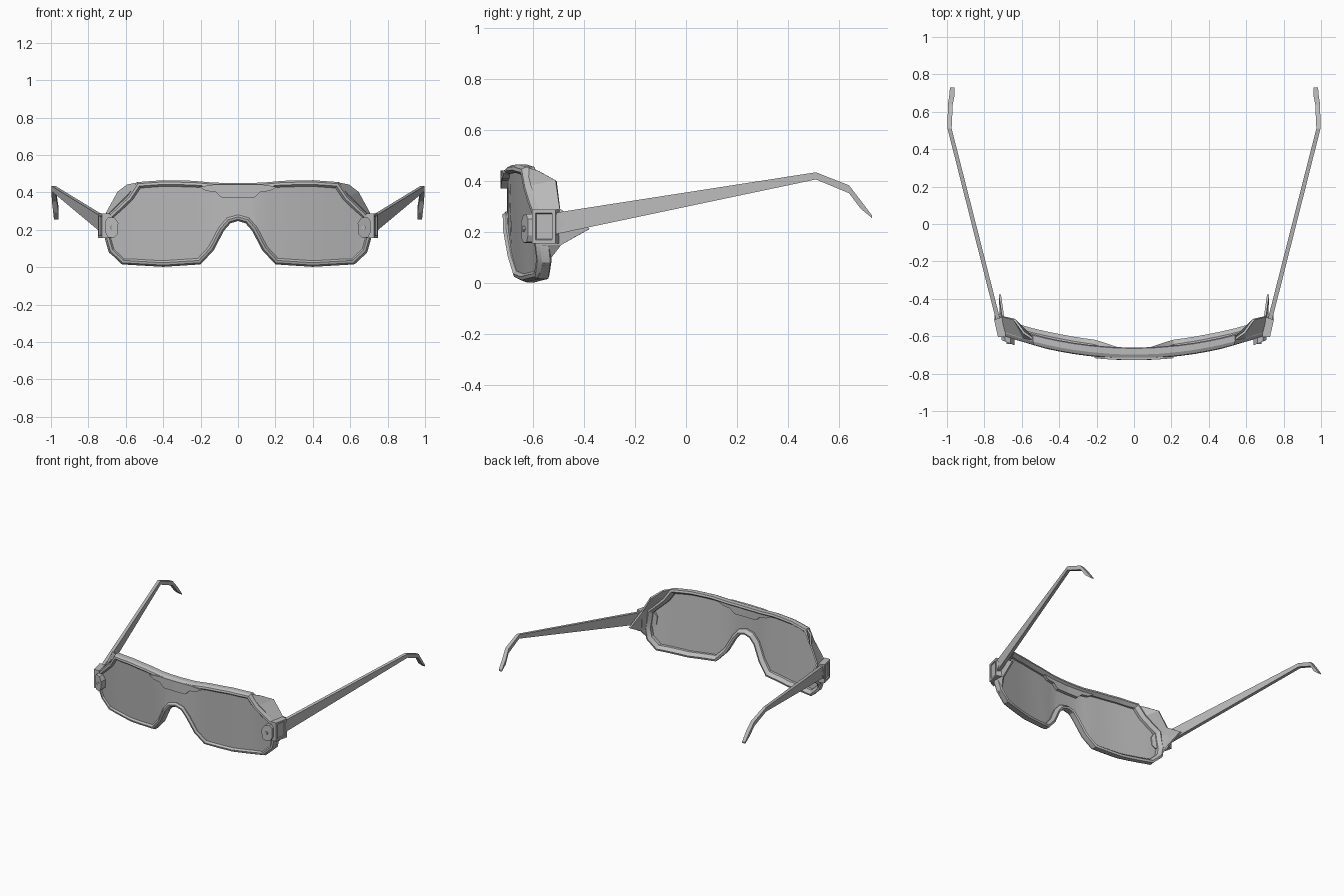
import bpy
import bmesh
from mathutils import Vector

cube = bpy.data.objects.get("Cube")
if cube:
    bpy.data.objects.remove(cube, do_unlink=True)

grey = bpy.data.materials.new("mid grey")
grey.use_nodes = True
grey.diffuse_color = (0.5, 0.5, 0.5, 1)
grey.node_tree.nodes["Principled BSDF"].inputs["Base Color"].default_value = (0.5, 0.5, 0.5, 1)


def finish(name, bm, smooth=None):
    """Turn a bmesh into an object mirrored across the centre plane."""
    bmesh.ops.recalc_face_normals(bm, faces=bm.faces)
    mesh = bpy.data.meshes.new(name)
    bm.to_mesh(mesh)
    bm.free()
    mesh.materials.append(grey)
    obj = bpy.data.objects.new(name, mesh)
    bpy.context.collection.objects.link(obj)
    if smooth:
        bpy.ops.object.select_all(action="DESELECT")
        obj.select_set(True)
        bpy.context.view_layer.objects.active = obj
        bpy.ops.object.shade_smooth_by_angle(angle=smooth)
    mirror = obj.modifiers.new("Mirror", "MIRROR")
    mirror.use_clip = True
    return obj


def loft(rings, closed=True, caps=True):
    """Bridge successive rings of points with quads."""
    bm = bmesh.new()
    loops = [[bm.verts.new(p) for p in ring] for ring in rings]
    count = len(loops[0])
    for a, b in zip(loops, loops[1:]):
        for i in range(count if closed else count - 1):
            j = (i + 1) % count
            bm.faces.new((a[i], a[j], b[j], b[i]))
    if caps:
        bm.faces.new(loops[0])
        bm.faces.new(loops[-1])
    return bm


def bend(x, z):
    """Front surface depth: wraps round the face and tucks in at the bottom."""
    return -0.72 + 0.24 * x * x + 0.2 * max(0, 0.17 - z)


def inset(points, distance):
    """Offset the half outline inwards with mitred corners."""
    result = []
    last = len(points) - 1
    for i, p in enumerate(points):
        normals = []
        for a, b in ((i - 1, i), (i, i + 1)):
            if a >= 0 and b <= last:
                d = (points[b] - points[a]).normalized()
                normals.append(Vector((d.y, -d.x)))
        if i in (0, last):
            normals = [Vector((0, -1 if i == 0 else 1))]
        n, m = normals[0], normals[-1]
        q = p + (n + m) * distance / (1 + n.dot(m))
        result.append(q)
    return result


# Half outline of the front, from top centre round to the nose bridge
corners = [Vector(p) for p in (
    (0, .45), (.13, .452), (.24, .462), (.4, .465), (.54, .455), (.59, .38),
    (.695, .28), (.71, .15), (.69, .08), (.62, .015), (.4, .002), (.2, .015),
    (.13, .09), (.075, .195), (.04, .235), (0, .247))]
outline = []
for a, b in zip(corners, corners[1:]):
    steps = max(1, round((b - a).length / 0.08))
    outline += [a.lerp(b, k / steps) for k in range(steps)]
outline.append(corners[-1])

# Frame rim: bevelled section carried along the outline
section = [(0, .022), (.009, .004), (.022, 0), (.033, .012),
           (.033, .036), (.014, .06), (0, .055)]
loops = [inset(outline, d) for d, _ in section]
rings = [[(loops[k][i].x, bend(*outline[i]) + section[k][1], loops[k][i].y)
          for k in range(len(section))] for i in range(len(outline))]
finish("frame_rim", loft(rings, caps=False), 0.4)

# Lens: one curved sheet cut into columns so it follows the wrap
bm = bmesh.new()
bm.faces.new([bm.verts.new((p.x, 0, p.y)) for p in inset(outline, .03)])
for k in range(1, 14):
    bmesh.ops.bisect_plane(bm, geom=bm.verts[:] + bm.edges[:] + bm.faces[:],
                           plane_co=(k * 0.05, 0, 0), plane_no=(1, 0, 0))
for v in bm.verts:
    v.co.y = bend(v.co.x, v.co.z) + 0.018
lens = finish("lens", bm, 0.5)
shell = lens.modifiers.new("Thickness", "SOLIDIFY")
shell.thickness = 0.005
shell.use_rim = False

# Brow plate with a stepped lower edge in the middle of the rim
brow = [(0, .442), (.13, .442), (.21, .43), (.17, .408), (.12, .402), (.085, .37), (0, .37)]
finish("brow_plate", loft([[(x, bend(x, z) + dy, z) for x, z in brow]
                           for dy in (-.008, .045)]))

# Side shields: swept back from the rim, with a point behind the temple
front_edge = [(.53, .452), (.59, .38), (.69, .28), (.708, .215),
              (.705, .15), (.685, .08), (.62, .018)]
back_edge = [(.59, -.58, .44), (.64, -.51, .4), (.70, -.495, .29), (.717, -.378, .212),
             (.703, -.49, .15), (.67, -.555, .07), (.62, -.58, .02)]
front_edge = [(x, bend(x, z) + .03, z) for x, z in front_edge]
shield = finish("side_shield", loft([front_edge, back_edge], False, False))
shell = shield.modifiers.new("Thickness", "SOLIDIFY")
shell.thickness = 0.012
shell.offset = 0

# Hinge block with a recessed panel on its outer face
plan = [(.685, -.605), (.727, -.605), (.748, -.512), (.70, -.495)]
bm = loft([[(x, y, z) for x, y in plan] for z in (.155, .288)])
bmesh.ops.recalc_face_normals(bm, faces=bm.faces)
outer = max(bm.faces, key=lambda f: f.normal.x)
bmesh.ops.inset_region(bm, faces=[outer], thickness=0.02)
bmesh.ops.inset_region(bm, faces=[outer], thickness=0.004, depth=-0.007)
finish("hinge_block", bm)

# Pointed hinge tail that grips the temple
tail = [(-.515, .278), (-.48, .232), (-.515, .18)]
finish("hinge_tail", loft([[(x, y, z) for y, z in tail] for x in (.712, .746)]))

# Front clip: rounded plate wrapping the rim corner, with a small screw
clip = [(.645, .175), (.665, .157), (.695, .16), (.708, .185),
        (.708, .25), (.69, .27), (.66, .265), (.64, .235)]
finish("front_clip", loft([[(x, y + (x - .64) * 0.4, z) for x, z in clip]
                           for y in (-.648, -.585)]))
bm = bmesh.new()
bmesh.ops.create_cone(bm, cap_ends=True, segments=10, radius1=.011, radius2=.011, depth=.02)
for v in bm.verts:
    v.co = Vector((v.co.x + .672, v.co.z - .632, v.co.y + .212))
finish("clip_screw", bm)

# Temple: long tapering arm with a hooked ear tip (x, y, low z, high z, half width)
stations = [(.726, -.515, .19, .275, .012), (.986, .51, .406, .434, .011),
            (.982, .64, .352, .383, .013), (.974, .685, .292, .325, .014),
            (.972, .73, .255, .265, .012)]
finish("temple", loft([[(x - w, y, low), (x + w, y, low), (x + w, y, high), (x - w, y, high)]
                       for x, y, low, high, w in stations]))
